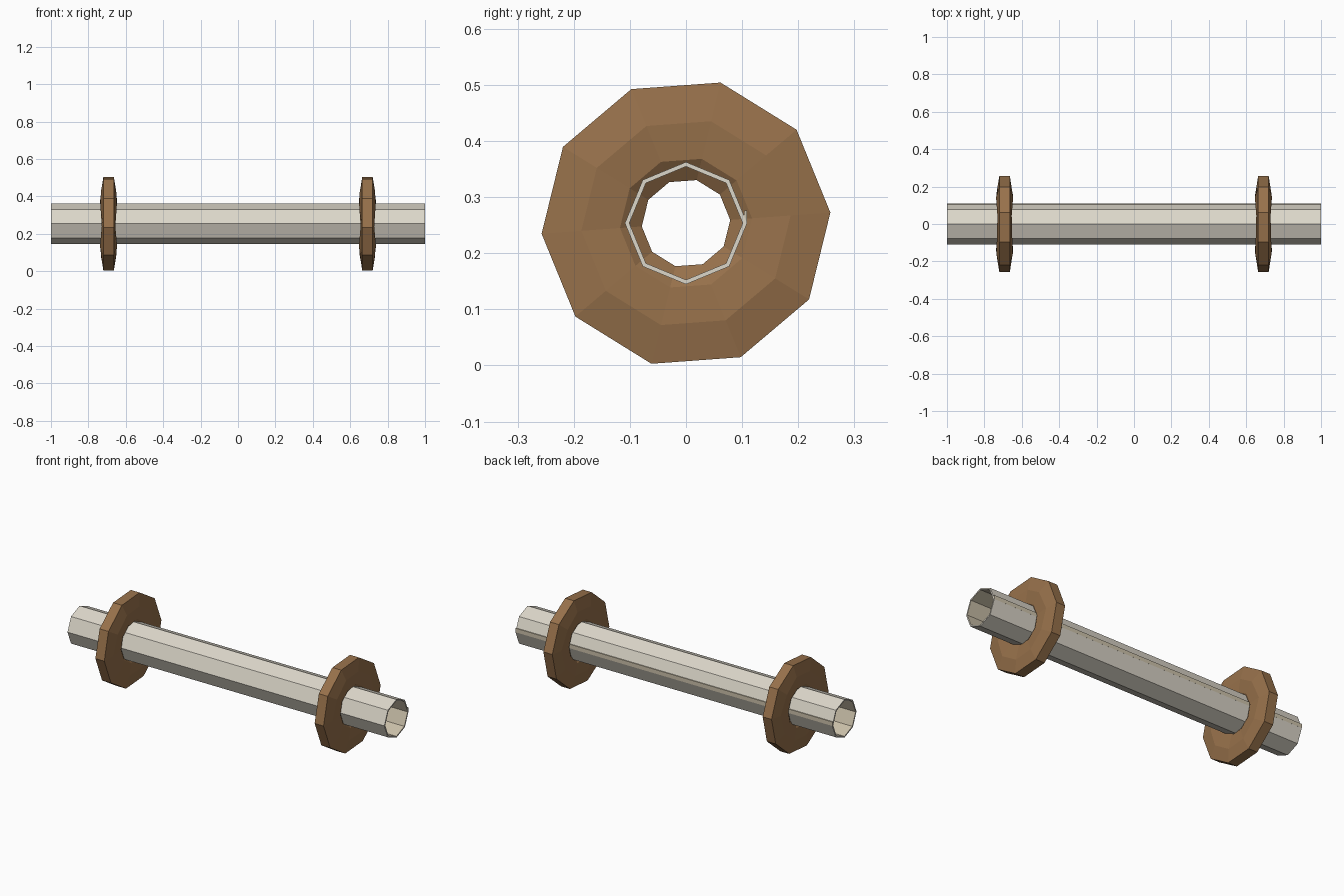
import bpy, bmesh, math

if "Cube" in bpy.data.objects:
    bpy.data.objects.remove(bpy.data.objects["Cube"])

ZC = 0.2535  # axle height


def material(name, color):
    m = bpy.data.materials.new(name)
    m.diffuse_color = (*color, 1)
    m.use_nodes = True
    m.node_tree.nodes["Principled BSDF"].inputs["Base Color"].default_value = m.diffuse_color
    return m


bone = material("pale_bone", (0.72, 0.68, 0.59))
tan = material("tan_lining", (0.60, 0.53, 0.40))
brown = material("brown_stone", (0.31, 0.165, 0.07))


def finish(name, bm, mats):
    bmesh.ops.recalc_face_normals(bm, faces=bm.faces)
    me = bpy.data.meshes.new(name)
    bm.to_mesh(me)
    bm.free()
    for m in mats:
        me.materials.append(m)
    ob = bpy.data.objects.new(name, me)
    bpy.context.collection.objects.link(ob)
    return ob


def ring_solid(name, profile, sides, start, x0, mats, wave=0, inner_slot=None):
    """Sweep a closed (radius, x) profile around the x axis."""
    bm = bmesh.new()
    rings = []
    for i in range(sides):
        a = start + math.tau * i / sides
        ring = []
        for r, x in profile:
            # uneven thickness on the widest band
            k = 1 - wave * math.cos(4 * a) if 0.15 < r < 0.22 else 1
            ring.append(bm.verts.new((x0 + x * k, r * math.cos(a), ZC + r * math.sin(a))))
        rings.append(ring)
    n = len(profile)
    for i in range(sides):
        p, q = rings[i], rings[(i + 1) % sides]
        for j in range(n):
            k = (j + 1) % n
            f = bm.faces.new((p[j], p[k], q[k], q[j]))
            if j == inner_slot:
                f.material_index = 1
    return finish(name, bm, mats)


# hollow octagonal axle tube, lined inside
ring_solid("axle_tube", [(0.109, -1), (0.109, 1), (0.101, 1), (0.101, -1)],
           8, 0, 0, [bone, tan], inner_slot=2)

# overlapping seam strip along the back of the tube
bm = bmesh.new()
section = [(0.101, 0.253), (0.109, 0.253), (0.109, 0.276), (0.104, 0.276)]
a, b = [[bm.verts.new((x, y, z)) for y, z in section] for x in (-1, 1)]
bm.faces.new(a)
bm.faces.new(b)
for i in range(4):
    j = (i + 1) % 4
    bm.faces.new((a[i], a[j], b[j], b[i]))
finish("seam_strip", bm, [tan])

# ten-sided wheels with a rough bulging profile
wheel = [(0.258, 0.028), (0.187, 0.041), (0.118, 0.036), (0.079, 0.012),
         (0.079, -0.012), (0.118, -0.036), (0.187, -0.041), (0.258, -0.028)]
for side, x in (("left", -0.692), ("right", 0.692)):
    ring_solid(side + "_wheel", wheel, 10, math.radians(4.2), x, [brown], wave=0.12)
